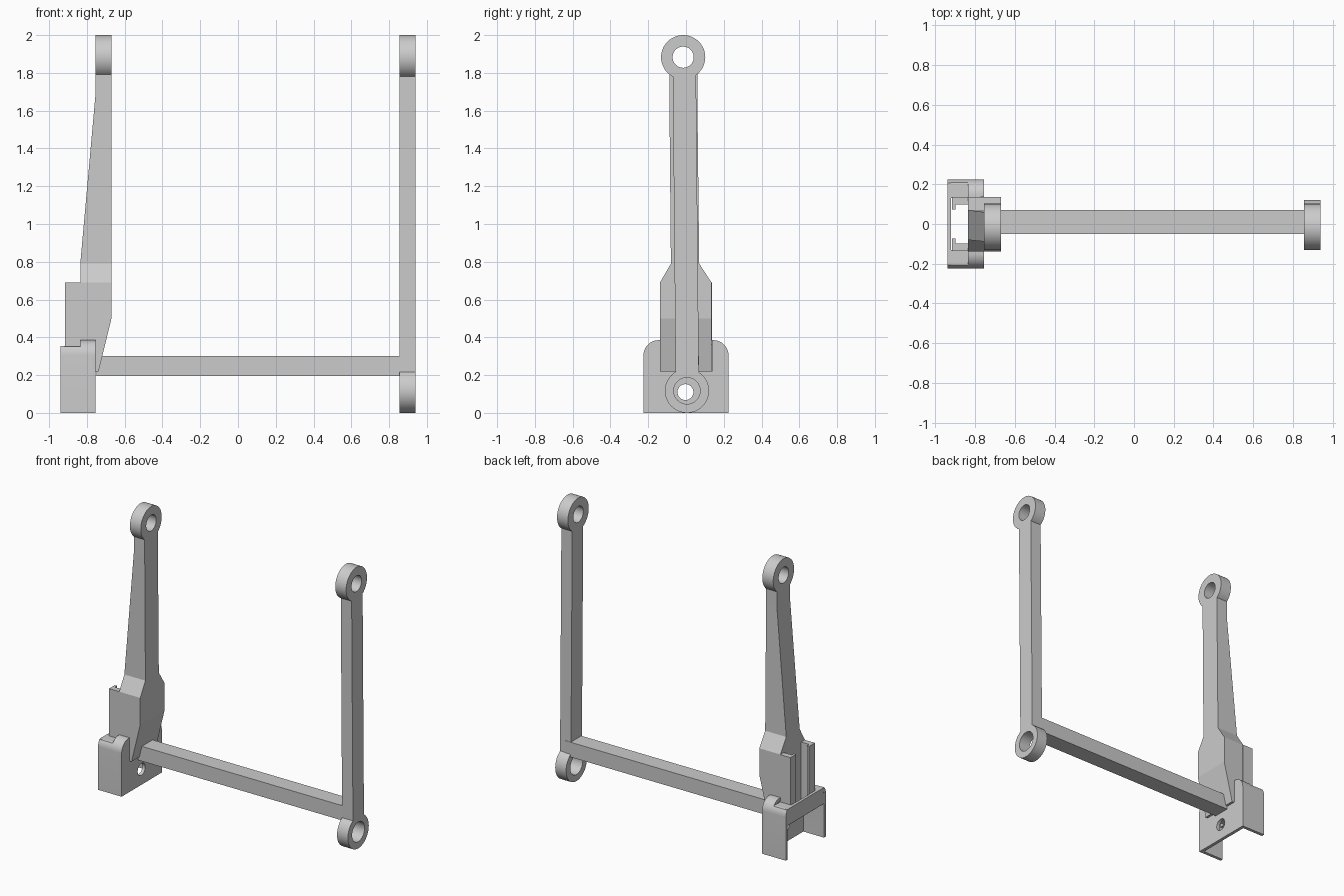
import bpy, bmesh, math
from mathutils import Vector

cube = bpy.data.objects.get("Cube")
if cube:
    bpy.data.objects.remove(cube)

grey = bpy.data.materials.new("plain_grey")
grey.use_nodes = True
colour = (0.6, 0.6, 0.6, 1)
grey.diffuse_color = colour
grey.node_tree.nodes["Principled BSDF"].inputs["Base Color"].default_value = colour


def finish(name, bm, smooth=False):
    bmesh.ops.recalc_face_normals(bm, faces=bm.faces)
    mesh = bpy.data.meshes.new(name)
    bm.to_mesh(mesh)
    bm.free()
    mesh.materials.append(grey)
    obj = bpy.data.objects.new(name, mesh)
    bpy.context.collection.objects.link(obj)
    if smooth:
        bpy.ops.object.select_all(action='DESELECT')
        obj.select_set(True)
        bpy.context.view_layer.objects.active = obj
        bpy.ops.object.shade_smooth_by_angle(angle=math.radians(35))
    return obj


def loft(name, levels):
    """Rectangular sections (z, x0, x1, y0, y1) joined from bottom to top."""
    bm = bmesh.new()
    loops = [[bm.verts.new((x, y, z)) for x, y in ((x0, y0), (x1, y0), (x1, y1), (x0, y1))]
             for z, x0, x1, y0, y1 in levels]
    for a, b in zip(loops, loops[1:]):
        for i in range(4):
            j = (i + 1) % 4
            bm.faces.new((a[i], a[j], b[j], b[i]))
    bm.faces.new(loops[0])
    bm.faces.new(loops[-1])
    return finish(name, bm)


def box(name, x0, x1, y0, y1, z0, z1):
    return loft(name, [(z0, x0, x1, y0, y1), (z1, x0, x1, y0, y1)])


def extrude_x(name, outline, x0, x1, smooth=False):
    """Outline in (y, z) pushed along x."""
    bm = bmesh.new()
    face = bm.faces.new([bm.verts.new((x0, y, z)) for y, z in outline])
    out = bmesh.ops.extrude_face_region(bm, geom=[face])
    verts = [v for v in out["geom"] if isinstance(v, bmesh.types.BMVert)]
    bmesh.ops.translate(bm, vec=Vector((x1 - x0, 0, 0)), verts=verts)
    return finish(name, bm, smooth)


def circle(y, z, r, n=48):
    return [(y + r * math.cos(math.tau * i / n), z + r * math.sin(math.tau * i / n))
            for i in range(n)]


def ring(name, x0, x1, y, z, outer, inner):
    bm = bmesh.new()
    loops = [[bm.verts.new((x, *p)) for p in circle(y, z, r)]
             for x, r in ((x0, outer), (x1, outer), (x1, inner), (x0, inner))]
    n = len(loops[0])
    for k in range(4):
        a, b = loops[k], loops[(k + 1) % 4]
        for i in range(n):
            j = (i + 1) % n
            bm.faces.new((a[i], a[j], b[j], b[i]))
    return finish(name, bm, True)


# Link bar, upright bar and eyelets
box("cross_bar", -0.75, 0.9, -0.05, 0.07, 0.195, 0.3)
loft("upright_bar", [(0.2, 0.855, 0.94, -0.055, 0.068), (1.8, 0.855, 0.94, -0.07, 0.053)])
ring("upright_top_eyelet", 0.855, 0.94, -0.015, 1.883, 0.117, 0.056)
ring("upright_bottom_eyelet", 0.855, 0.94, 0.005, 0.117, 0.117, 0.07)
ring("arm_top_eyelet", -0.755, -0.67, -0.015, 1.883, 0.117, 0.056)

# Tapered arm with flared shoulder and slanted foot
loft("tapered_arm", [
    (0.22, -0.835, -0.738, -0.138, 0.135),
    (0.5, -0.835, -0.67, -0.138, 0.135),
    (0.69, -0.835, -0.67, -0.138, 0.135),
    (0.79, -0.835, -0.67, -0.08, 0.07),
    (1.68, -0.755, -0.67, -0.088, 0.06),
    (1.8, -0.755, -0.67, -0.088, 0.06)])

# Channel rails behind the arm, each with an inward lip
for side, s in (("left", 1), ("right", -1)):
    ya, yb = sorted((0.097 * s, 0.137 * s))
    box("channel_wall_" + side, -0.915, -0.83, ya, yb, 0.22, 0.69)
    ya, yb = sorted((0.073 * s, 0.12 * s))
    box("channel_lip_" + side, -0.915, -0.898, ya, yb, 0.22, 0.69)


# Clip around the foot of the arm
def shoulder(radius, top):
    pts = []
    for i in range(11):
        a = math.pi / 2 * i / 10
        pts.append((0.145 + radius * math.cos(a), min(0.305 + radius * math.sin(a), top)))
    return pts


def shell(top):
    outer = [(0.225, 0)] + shoulder(0.08, top) + [(0.132, top)]
    inner = [(0.203, 0)] + shoulder(0.058, top - 0.022) + [(0.132, top - 0.022)]
    return outer + inner[::-1]


for side, s in (("left", 1), ("right", -1)):
    for part, x0, x1, top in (("low", -0.94, -0.835, 0.355), ("high", -0.835, -0.77, 0.385)):
        extrude_x(f"clip_{part}_side_{side}", [(s * y, z) for y, z in shell(top)], x0, x1, True)

half = [(0.225, 0)] + shoulder(0.08, 0.385) + [(0.138, 0.385), (0.138, 0.22)]
plate = extrude_x("clip_plate", half + [(-y, z) for y, z in half[::-1]], -0.778, -0.755)

# Pin hole through the plate
cutter = extrude_x("pin_hole_cutter", circle(-0.003, 0.11, 0.042), -0.8, -0.7)
cutter.hide_render = True
cutter.hide_viewport = True
hole = plate.modifiers.new("pin_hole", 'BOOLEAN')
hole.operation = 'DIFFERENCE'
hole.solver = 'EXACT'
hole.object = cutter

# Strap joining the two clip sides at the back of the channel
strap = [(-0.223, 0.24), (0.223, 0.24), (0.223, 0.305), (0.207, 0.355),
         (-0.207, 0.355), (-0.223, 0.305)]
extrude_x("clip_strap", strap, -0.939, -0.92)
